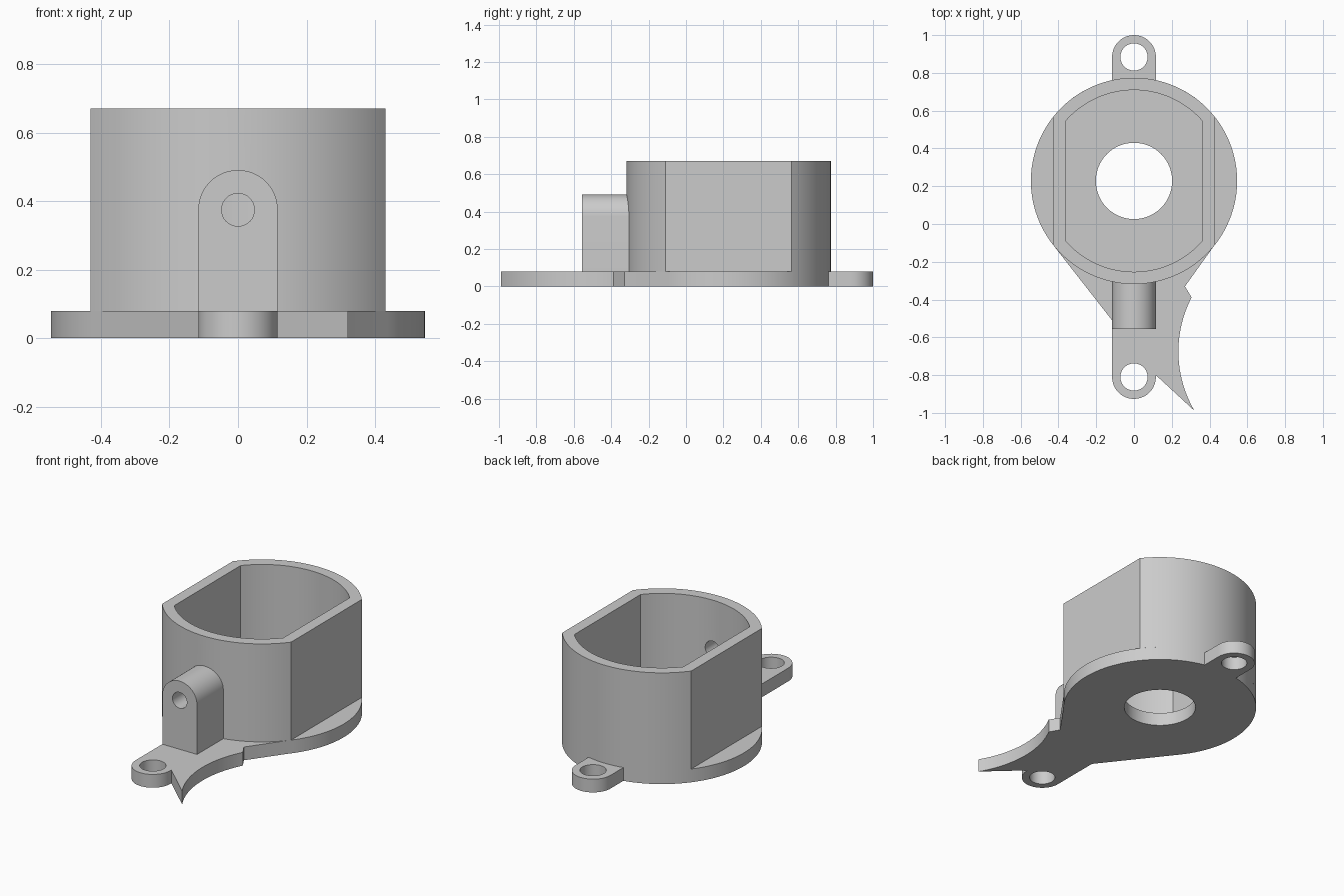
import bpy, bmesh
from math import sin, cos, acos, asin, radians, pi, sqrt, degrees
from mathutils import Matrix

if "Cube" in bpy.data.objects:
    bpy.data.objects.remove(bpy.data.objects["Cube"])

grey = bpy.data.materials.new("light grey plastic")
grey.use_nodes = True
COLOUR = (0.6, 0.6, 0.6, 1)
grey.diffuse_color = COLOUR
grey.node_tree.nodes["Principled BSDF"].inputs["Base Color"].default_value = COLOUR

CY, R = 0.228, 0.546          # housing centre and radius
PLATE, TOP = 0.08, 0.67       # plate thickness, housing height
TAB = 0.116                   # half width of tabs and post


def arc(cx, cy, r, a0, a1, n=32):
    """Points on an arc, angles in degrees."""
    steps = [radians(a0 + (a1 - a0) * i / n) for i in range(n + 1)]
    return [(cx + r * cos(a), cy + r * sin(a)) for a in steps]


def prism(name, outline, z0, z1):
    """Extrude a flat outline from z0 to z1."""
    bm = bmesh.new()
    face = bm.faces.new([bm.verts.new((x, y, z0)) for x, y in outline])
    out = bmesh.ops.extrude_face_region(bm, geom=[face])
    tops = [v for v in out["geom"] if isinstance(v, bmesh.types.BMVert)]
    bmesh.ops.translate(bm, verts=tops, vec=(0, 0, z1 - z0))
    bmesh.ops.recalc_face_normals(bm, faces=bm.faces)
    mesh = bpy.data.meshes.new(name)
    bm.to_mesh(mesh)
    bm.free()
    mesh.materials.append(grey)
    obj = bpy.data.objects.new(name, mesh)
    bpy.context.collection.objects.link(obj)
    return obj


def stand(obj, y):
    """Turn a prism so its outline is x-z and it runs back from y."""
    obj.data.transform(Matrix.Translation((0, y, 0)) @ Matrix(
        ((1, 0, 0, 0), (0, 0, 1, 0), (0, 1, 0, 0), (0, 0, 0, 1))))
    obj.data.flip_normals()
    return obj


def cut(obj, *cutters):
    for c in cutters:
        c.hide_render = True
        mod = obj.modifiers.new("cut", "BOOLEAN")
        mod.operation, mod.solver, mod.object = "DIFFERENCE", "EXACT", c
        bpy.context.view_layer.objects.active = obj
        bpy.ops.object.modifier_apply(modifier=mod.name)


def circle(cx, cy, r, n=48):
    return arc(cx, cy, r, 0, 360, n)[:-1]


def flatted(r, flat):
    """Circle with the left and right sides cut off straight."""
    a = degrees(acos(flat / r))
    return arc(0, CY, r, a, 180 - a, 40) + arc(0, CY, r, 180 + a, 360 - a, 40)


# base plate: disc, back tab, tapered front tail and hooked fin
FRONT, BACK = -0.81, 0.884
t = degrees(asin(TAB / R))
fin_r = 0.62
outline = (
    arc(0, CY, R, -40, 90 - t, 40)
    + arc(0, BACK, TAB, 0, 180, 24)
    + arc(0, CY, R, 90 + t, 218, 40)
    + [(-TAB, -0.51)]
    + arc(0, FRONT, TAB, 180, 365, 24)
    + arc(0.235 + fin_r, -0.675, fin_r, 210.5, 152.5, 24)
    + [(0.27, -0.33)]
)
base_plate = prism("base_plate", outline, 0, PLATE)

# housing wall and front post
housing = prism("housing", flatted(R, 0.43), PLATE, TOP)
HOLE_Z = 0.375
post = stand(prism("front_post", [(-TAB, PLATE), (TAB, PLATE)]
                   + arc(0, HOLE_Z, TAB, 0, 180, 24), 0, 0.27), -0.555)

# cutters
centre = prism("centre_cutter", circle(0, CY, 0.202, 64), -0.1, 0.2)
tabs = [prism("tab_cutter", circle(0, y, 0.072), -0.1, 0.2) for y in (FRONT, BACK)]
cavity = prism("cavity_cutter", flatted(0.481, 0.363), 0, 1)
bore = stand(prism("bore_cutter", circle(0, HOLE_Z, 0.048, 32), 0, 0.6), -0.7)

cut(base_plate, centre, *tabs)
cut(housing, cavity, bore)
cut(post, bore)
for c in (centre, cavity, bore, *tabs):
    bpy.data.objects.remove(c)

# smooth round walls, sharp corners
for obj in (base_plate, housing, post):
    bpy.ops.object.select_all(action="DESELECT")
    obj.select_set(True)
    bpy.context.view_layer.objects.active = obj
    bpy.ops.object.shade_smooth_by_angle(angle=radians(25))
